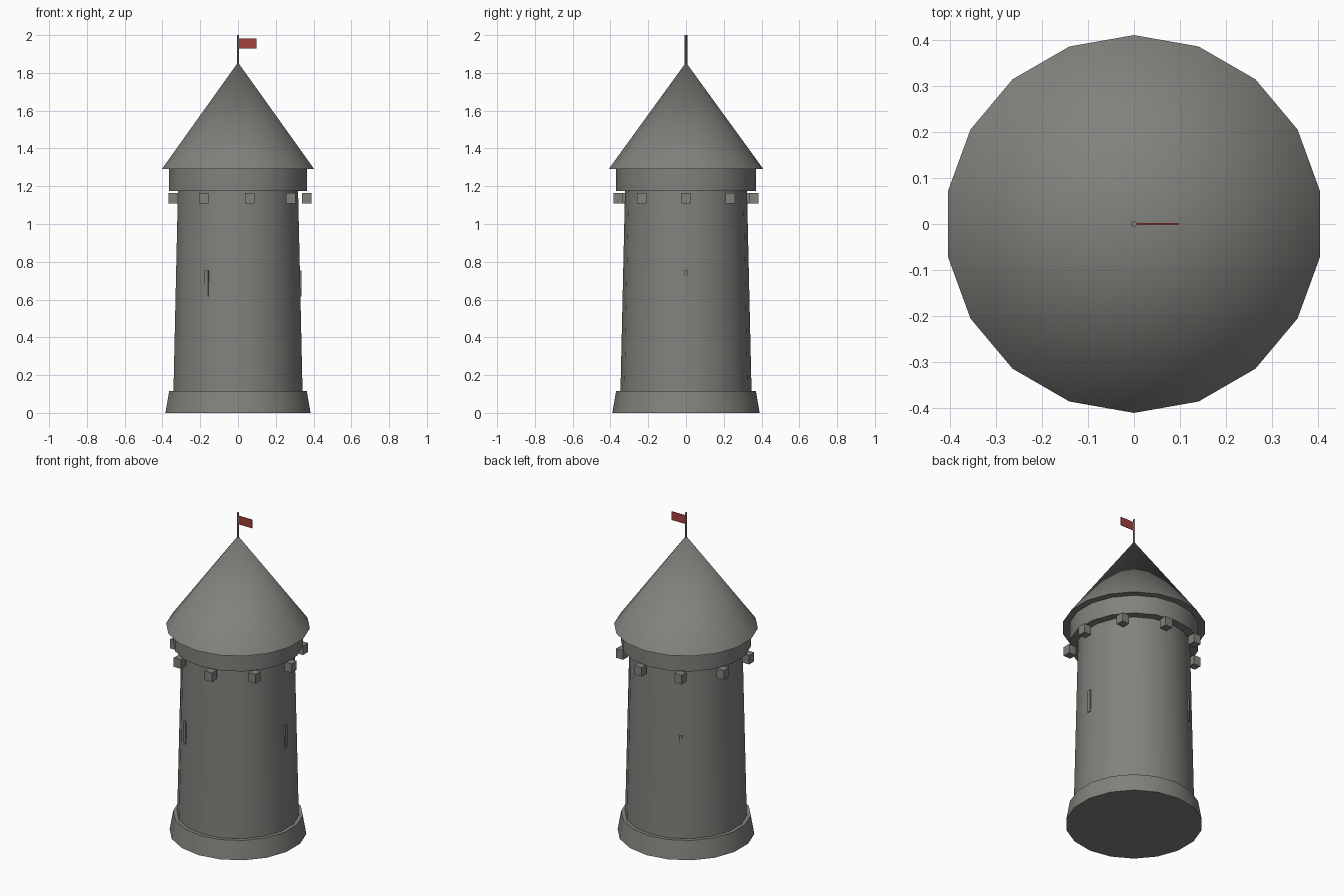
import bpy
import math

default = bpy.data.objects.get("Cube")
if default:
    bpy.data.objects.remove(default, do_unlink=True)

SIDES = 18


def make_material(name, rgb):
    mat = bpy.data.materials.new(name)
    mat.use_nodes = True
    colour = (*rgb, 1.0)
    mat.diffuse_color = colour
    mat.node_tree.nodes["Principled BSDF"].inputs["Base Color"].default_value = colour
    return mat


stone = make_material("grey stone", (0.22, 0.22, 0.205))
red = make_material("red cloth", (0.36, 0.052, 0.043))


def finish(name, mat):
    obj = bpy.context.object
    obj.name = name
    obj.data.materials.append(mat)
    return obj


def round_part(name, z0, z1, r0, r1, sides=SIDES):
    """Upright tapered part between two heights, smooth around its side."""
    bpy.ops.mesh.primitive_cone_add(vertices=sides, radius1=r0, radius2=r1,
                                    depth=z1 - z0, location=(0, 0, (z0 + z1) / 2))
    obj = finish(name, stone)
    bpy.ops.object.shade_smooth_by_angle(angle=math.radians(30))
    return obj


def box(name, location, size, mat, turn=0.0):
    bpy.ops.mesh.primitive_cube_add(size=1, location=location, rotation=(0, 0, turn))
    obj = finish(name, mat)
    obj.scale = size
    return obj


def ring(count, radius):
    """Points and angles evenly spaced around the tower, starting at +x."""
    for i in range(count):
        a = math.tau * i / count
        yield i + 1, a, radius * math.cos(a), radius * math.sin(a)


# Masonry body and roof
round_part("base_plinth", 0.0, 0.115, 0.39, 0.37)
round_part("tower_shaft", 0.115, 1.175, 0.347, 0.323)
round_part("upper_drum", 1.175, 1.29, 0.37, 0.37)
round_part("cone_roof", 1.29, 1.855, 0.41, 0.0)

# Square corbels below the drum, all aligned with the axes
for n, a, x, y in ring(9, 0.365):
    box(f"corbel_{n}", (x, y, 1.136), (0.05, 0.05, 0.057), stone)

# Narrow window slits, barely proud of the wall
for n, a, x, y in ring(3, 0.322):
    box(f"window_slit_{n}", (x, y, 0.685), (0.028, 0.022, 0.14), stone, a)

# Flagpole and flag
round_part("flagpole", 1.84, 2.0, 0.007, 0.007, sides=6)
box("flag", (0.0515, 0, 1.955), (0.093, 0.004, 0.053), red)
